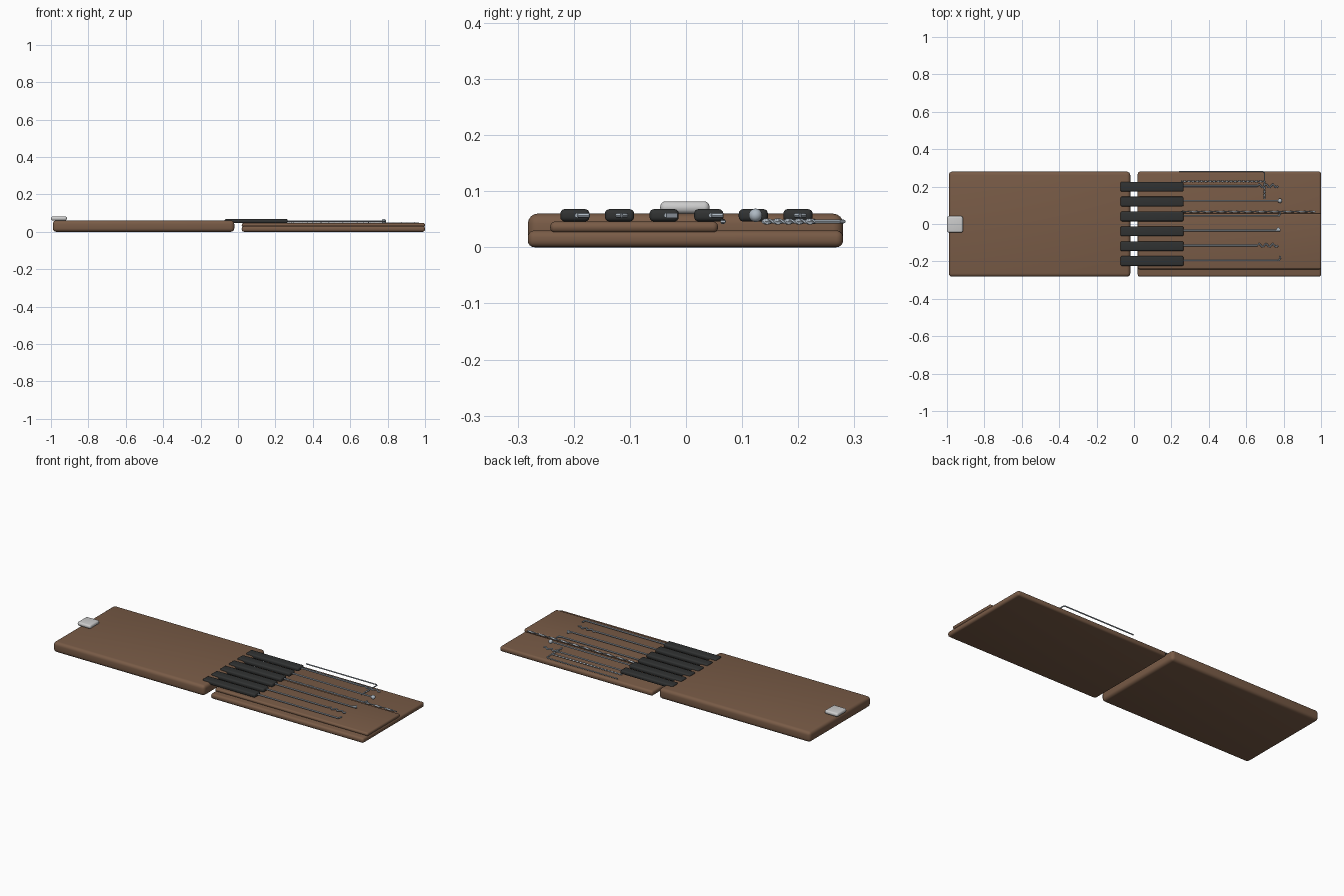
import bpy, bmesh, math
from mathutils import Matrix, Vector

if "Cube" in bpy.data.objects:
    bpy.data.objects.remove(bpy.data.objects["Cube"])


def material(name, r, g, b):
    m = bpy.data.materials.new(name)
    m.use_nodes = True
    m.diffuse_color = (r, g, b, 1)
    m.node_tree.nodes["Principled BSDF"].inputs["Base Color"].default_value = (r, g, b, 1)
    return m


leather = material("brown leather", 0.19, 0.105, 0.062)
rubber = material("black rubber", 0.03, 0.032, 0.032)
steel = material("blue grey steel", 0.42, 0.48, 0.54)
silver = material("pale silver", 0.6, 0.6, 0.6)


def finish(name, bm, mat):
    bmesh.ops.recalc_face_normals(bm, faces=bm.faces)
    mesh = bpy.data.meshes.new(name)
    bm.to_mesh(mesh)
    bm.free()
    mesh.materials.append(mat)
    ob = bpy.data.objects.new(name, mesh)
    bpy.context.collection.objects.link(ob)
    bpy.ops.object.select_all(action="DESELECT")
    ob.select_set(True)
    bpy.context.view_layer.objects.active = ob
    bpy.ops.object.shade_smooth_by_angle(angle=math.radians(35))
    return ob


def box(name, x, y, z, mat, bevel):
    """Rounded box from (min, max) pairs."""
    bm = bmesh.new()
    bmesh.ops.create_cube(bm, size=1)
    for v in bm.verts:
        v.co = [sum(r) / 2 + c * (r[1] - r[0]) for r, c in zip((x, y, z), v.co)]
    bmesh.ops.bevel(bm, geom=bm.edges[:], offset=bevel, segments=4, profile=0.5, affect="EDGES")
    return finish(name, bm, mat)


def rod(name, points, radius, sides=8):
    """Round steel wire along a path, with closed ends."""
    bm = bmesh.new()
    points = [Vector(p) for p in points]
    rings = []
    for i, p in enumerate(points):
        t = (points[min(i + 1, len(points) - 1)] - points[max(i - 1, 0)]).normalized()
        up = Vector((0, 0, 1))
        side = t.cross(up)
        rings.append([bm.verts.new(p + radius * (math.cos(a) * side + math.sin(a) * up))
                      for a in (2 * math.pi * k / sides for k in range(sides))])
    for a, b in zip(rings, rings[1:]):
        for k in range(sides):
            bm.faces.new((a[k], a[(k + 1) % sides], b[(k + 1) % sides], b[k]))
    bm.faces.new(rings[0])
    bm.faces.new(rings[-1])
    return finish(name, bm, steel)


def twisted_strip(name, start, end, width, thick, turns):
    """Flat bar twisted about its own length."""
    bm = bmesh.new()
    start, end = Vector(start), Vector(end)
    axis = (end - start).normalized()
    side = axis.cross(Vector((0, 0, 1)))
    steps = int(turns * 12)
    rings = []
    for i in range(steps + 1):
        spin = Matrix.Rotation(2 * math.pi * turns * i / steps, 3, axis)
        centre = start.lerp(end, i / steps)
        rings.append([bm.verts.new(centre + spin @ (side * sx * width / 2 + Vector((0, 0, sz * thick / 2))))
                      for sx, sz in ((-1, -1), (1, -1), (1, 1), (-1, 1))])
    for a, b in zip(rings, rings[1:]):
        for k in range(4):
            bm.faces.new((a[k], a[(k + 1) % 4], b[(k + 1) % 4], b[k]))
    bm.faces.new(rings[0])
    bm.faces.new(rings[-1])
    return finish(name, bm, steel)


def plate(name, outline, z, thick):
    """Flat profile extruded upwards."""
    bm = bmesh.new()
    face = bm.faces.new([bm.verts.new((x, y, z - thick / 2)) for x, y in outline])
    new = bmesh.ops.extrude_face_region(bm, geom=[face])["geom"]
    bmesh.ops.translate(bm, vec=(0, 0, thick), verts=[v for v in new if isinstance(v, bmesh.types.BMVert)])
    return finish(name, bm, steel)


# Folding case: thick cover, thin base with a pocket layer, and the clasp
box("case_cover", (-0.99, -0.02), (-0.282, 0.28), (0, 0.06), leather, 0.018)
box("case_base", (0.02, 1), (-0.282, 0.28), (0, 0.03), leather, 0.012)
box("case_pocket", (0.02, 1), (-0.242, 0.057), (0.026, 0.046), leather, 0.009)
box("clasp", (-1, -0.915), (-0.046, 0.042), (0.06, 0.082), silver, 0.01)

# Six picks: grip, shaft and a working tip
Z = 0.057
TIP = 0.78
kinds = ["hook", "rake", "diamond", "hook", "ball", "rake"]
for i, kind in enumerate(kinds):
    y = -0.198 + 0.0795 * i
    tag = f"{kind}_pick_{i + 1}"
    box(tag + "_grip", (-0.072, 0.265), (y - 0.026, y + 0.026), (0.046, 0.068), rubber, 0.008)
    ys = y + 0.004
    rake_start = 0.66
    shaft_end = rake_start if kind == "rake" else TIP
    rod(tag + "_shaft", [(0.25, ys, Z), (shaft_end, ys, Z)], 0.0045)
    if kind == "hook":
        rod(tag + "_tip", [(TIP - 0.012, ys, Z), (TIP, ys + 0.004, Z), (TIP + 0.003, ys + 0.022, Z)], 0.0045)
    elif kind == "diamond":
        plate(tag + "_tip", [(TIP - 0.025, ys), (TIP + 0.008, ys), (TIP - 0.008, ys + 0.02)], Z, 0.009)
    elif kind == "ball":
        bm = bmesh.new()
        bmesh.ops.create_uvsphere(bm, u_segments=16, v_segments=10, radius=0.012,
                                  matrix=Matrix.Translation((TIP, ys, Z)))
        finish(tag + "_tip", bm, steel)
    else:
        wave = [(rake_start + 0.11 * k / 30, ys + 0.008 * math.sin(k * math.pi / 5), Z) for k in range(31)]
        rod(tag + "_tip", wave, 0.0045)

# Tension wrenches lying along the back of the case
WZ = 0.046
rod("bent_wrench", [(0.24, 0.281, WZ), (0.69, 0.281, WZ), (0.698, 0.274, WZ), (0.698, 0.14, WZ)], 0.0035)
twisted_strip("twisted_wrench", (0.25, 0.228, WZ), (0.7, 0.228, WZ), 0.009, 0.004, 10)
twisted_strip("twisted_wrench_foot", (0.698, 0.23, WZ), (0.698, 0.135, WZ), 0.01, 0.004, 2.5)
twisted_strip("long_twisted_wrench", (0.25, 0.066, WZ), (0.97, 0.066, WZ), 0.009, 0.004, 5)
